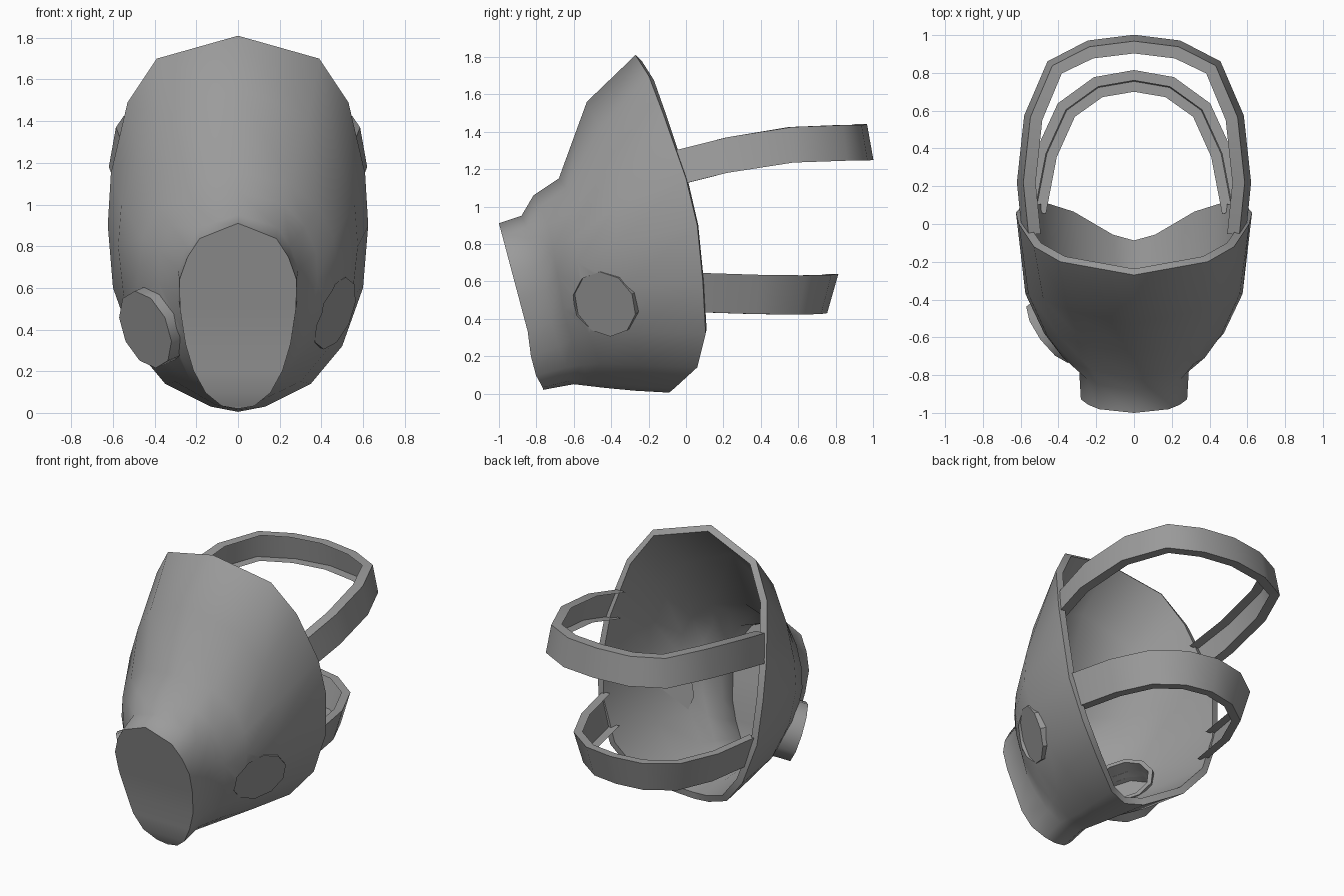
import bpy, bmesh, math
from mathutils import Vector

if "Cube" in bpy.data.objects:
    bpy.data.objects.remove(bpy.data.objects["Cube"])

grey = bpy.data.materials.new("mask_grey")
grey.diffuse_color = (0.33, 0.33, 0.33, 1)
grey.use_nodes = True
grey.node_tree.nodes["Principled BSDF"].inputs["Base Color"].default_value = grey.diffuse_color


def make(name, verts, faces):
    bm = bmesh.new()
    vs = [bm.verts.new(v) for v in verts]
    for f in faces:
        bm.faces.new([vs[i] for i in f])
    bmesh.ops.recalc_face_normals(bm, faces=bm.faces)
    me = bpy.data.meshes.new(name)
    bm.to_mesh(me)
    bm.free()
    me.materials.append(grey)
    ob = bpy.data.objects.new(name, me)
    bpy.context.collection.objects.link(ob)
    return ob


def bake(ob):
    bpy.context.view_layer.update()
    ev = ob.evaluated_get(bpy.context.evaluated_depsgraph_get())
    me = bpy.data.meshes.new_from_object(ev)
    ob.modifiers.clear()
    ob.data = me


def smooth(ob, angle):
    bpy.ops.object.select_all(action='DESELECT')
    ob.select_set(True)
    bpy.context.view_layer.objects.active = ob
    bpy.ops.object.shade_smooth_by_angle(angle=math.radians(angle))


def full_ring(half):
    return half + [Vector((-p.x, p.y, p.z)) for p in half[-2:0:-1]]


# Half outlines of the shell, top centre to bottom centre
rim = [(0, -.27, 1.81), (.39, -.2, 1.70), (.53, -.12, 1.49), (.61, 0, 1.15), (.625, .06, .9),
       (.6, .09, .6), (.5, .105, .32), (.35, .06, .14), (.13, -.06, .03), (0, -.09, .005)]
cheek = [(0, -.53, 1.56), (.34, -.46, 1.42), (.48, -.40, 1.22), (.56, -.37, 1.0), (.575, -.37, .8),
         (.55, -.33, .57), (.45, -.28, .33), (.3, -.25, .15), (.11, -.26, .04), (0, -.27, .015)]
nose = [(0, -.68, 1.15), (.25, -.64, 1.1), (.39, -.6, .98), (.46, -.59, .84), (.475, -.58, .7),
        (.44, -.56, .5), (.35, -.52, .32), (.23, -.46, .16), (.09, -.43, .05), (0, -.43, .03)]
neck = [(0, -.88, .95), (.19, -.85, .89), (.25, -.82, .8), (.29, -.78, .69), (.287, -.75, .55),
        (.26, -.72, .38), (.22, -.68, .25), (.16, -.64, .14), (.08, -.61, .07), (0, -.6, .05)]
rim, cheek, nose, neck = [[Vector(p) for p in r] for r in (rim, cheek, nose, neck)]
bulge = [(a + b) / 2 + Vector((0, -.035, .01)) * (1 - i / 9)
         for i, (a, b) in enumerate(zip(nose, neck))]
# Snout edge lies in one tilted plane, swelling slightly near the bottom
snout = []
for i, p in enumerate(neck):
    z = p.z - .04 - .015 * min(1, p.x / .2) + .01 * i / 9
    y = -1 + .266 * (.91 - z) - (.018 if i in (6, 7) else 0)
    snout.append(Vector((p.x * .97, y, z)))
rings = [full_ring(r) for r in (rim, cheek, nose, bulge, neck, snout)]
n = len(rings[0])
faces = [(r * n + i, r * n + (i + 1) % n, (r + 1) * n + (i + 1) % n, (r + 1) * n + i)
         for r in range(len(rings) - 1) for i in range(n)]
# Flat snout cover made of cross strips
b = (len(rings) - 1) * n
for i in range(9):
    ids = [b + i, b + i + 1, b + (n - i - 1) % n, b + (n - i) % n]
    faces.append(list(dict.fromkeys(ids)))
shell = make("mask_shell", [p for r in rings for p in r], faces)
m = shell.modifiers.new("thickness", 'SOLIDIFY')
m.thickness, m.offset = .045, -1


def disc_tube(name, centre, axis, radius, depth, cap_in=True, sides=10):
    """Cylinder whose outer cap is at centre, running inwards against axis."""
    axis = Vector(axis).normalized()
    q = axis.to_track_quat('Z', 'Y')
    vs = [Vector(centre) + q @ Vector((radius * math.cos(a), radius * math.sin(a), -d))
          for d in (0, depth)
          for a in [2 * math.pi * (k + .5) / sides for k in range(sides)]]
    fs = [(k, (k + 1) % sides, sides + (k + 1) % sides, sides + k) for k in range(sides)]
    fs.append(range(sides))
    if cap_in:
        fs.append(range(sides, 2 * sides))
    return make(name, vs, fs)


# Cutters: a hole for the filter port, a flattened seat for the blanking disc
port_axis, port_at = (-.76, -.56, -.32), (-.445, -.575, .40)
blank_axis, blank_at = Vector((.83, -.45, -.33)).normalized(), Vector((.464, -.432, .478))
cutters = [disc_tube("port_cutter", port_at, port_axis, .168, .4),
           disc_tube("seat_cutter", blank_at + blank_axis * .15, blank_axis, .184, .15)]
for c in cutters:
    c.hide_render = True
    m = shell.modifiers.new("cut", 'BOOLEAN')
    m.operation, m.object, m.solver = 'DIFFERENCE', c, 'EXACT'
bake(shell)
for c in cutters:
    bpy.data.objects.remove(c)
smooth(shell, 55)

# Filter port, open towards the inside, on one side
port = disc_tube("filter_port", port_at, port_axis, .195, .18, cap_in=False)
m = port.modifiers.new("thickness", 'SOLIDIFY')
m.thickness, m.offset = .03, -1
bake(port)
smooth(port, 40)

# Flat blanking disc on the other side
blank = disc_tube("blank_disc", blank_at + blank_axis * .001, blank_axis, .183, .045)
smooth(blank, 30)


def strap(name, half, height, lean, thick):
    """Open channel swept along a mirrored path; lean moves the top edge outwards."""
    path = [Vector(p) for p in half]
    path += [Vector((-p.x, p.y, p.z)) for p in path[-2::-1]]
    vs, last = [], len(path) - 1
    for i, p in enumerate(path):
        t = path[min(i + 1, last)] - path[max(i - 1, 0)]
        out = Vector((t.y, -t.x, 0)).normalized()
        up = Vector((0, 0, height / 2)) + out * lean
        vs += [p + up - out * thick, p + up, p - up, p - up - out * thick]
    # top flange, outer band and bottom flange; the inside is open
    fs = [(4 * i + k, 4 * i + k + 1, 4 * i + 5 + k, 4 * i + 4 + k)
          for i in range(last) for k in range(3)]
    smooth(make(name, vs, fs), 50)


strap("upper_strap", [(.575, -.06, 1.205), (.603, .22, 1.275), (.565, .57, 1.33),
                      (.445, .85, 1.34), (.24, .955, 1.34), (0, .985, 1.345)], .19, -.017, .065)
strap("lower_strap", [(.55, .07, .54), (.49, .38, .53), (.38, .62, .527),
                      (.2, .75, .53), (0, .785, .535)], .21, .03, .055)
